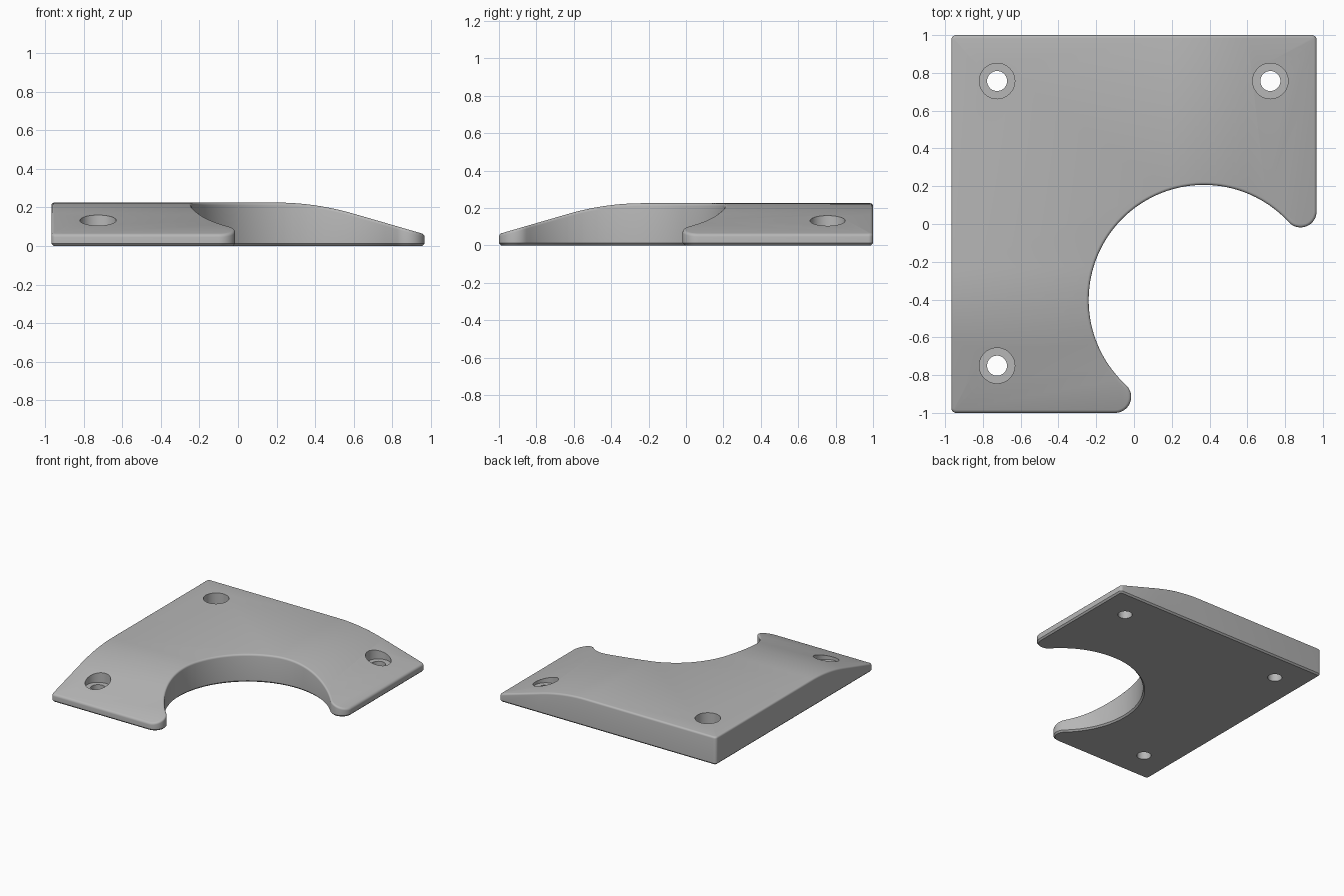
import bpy, bmesh, math
from mathutils import Vector

cube = bpy.data.objects.get("Cube")
if cube:
    bpy.data.objects.remove(cube, do_unlink=True)

HALF_X, HALF_Y, TOP = 0.967, 1.0, 0.225
CX, CY, R = 0.37, -0.403, 0.61       # round cutout
TIP, CORNER = 0.085, 0.025           # corner radii
EDGE = 0.015                         # rounding of the rims
RAMP0, RAMP_LEN, SLOPE = 0.2, 0.4, 0.29

grey = bpy.data.materials.new("light grey")
grey.use_nodes = True
colour = (0.47, 0.47, 0.47, 1)
grey.diffuse_color = colour
grey.node_tree.nodes["Principled BSDF"].inputs["Base Color"].default_value = colour


def drop(u):
    """Lowering of the top: flat, then a curve, then a straight ramp."""
    t = max(0, u - RAMP0)
    if t < RAMP_LEN:
        return SLOPE * t * t / (2 * RAMP_LEN)
    return SLOPE * (t - RAMP_LEN / 2)


def arc(cx, cy, r, a0, a1, n):
    return [(cx + r * math.cos(a0 + (a1 - a0) * i / n),
             cy + r * math.sin(a0 + (a1 - a0) * i / n)) for i in range(n + 1)]


def outline(d):
    """Plate outline moved inward by d, counterclockwise."""
    pi = math.pi
    kx, ky = HALF_X - CORNER, HALF_Y - CORNER
    reach = R + TIP
    ax = HALF_X - TIP                                   # tip at the left side
    ay = CY + math.sqrt(reach ** 2 - (ax - CX) ** 2)
    by = -HALF_Y + TIP                                  # tip at the front
    bx = CX - math.sqrt(reach ** 2 - (by - CY) ** 2)
    a = math.atan2(ay - CY, ax - CX)
    b = math.atan2(CY - by, CX - bx)
    pts = arc(-kx, -ky, CORNER - d, pi, 1.5 * pi, 5)
    pts += arc(bx, by, TIP - d, -0.5 * pi, b, 16)
    pts += arc(CX, CY, R + d, pi + b, a, 72)[1:-1]
    pts += arc(ax, ay, TIP - d, pi + a, 2 * pi, 16)
    pts += arc(kx, ky, CORNER - d, 0, 0.5 * pi, 5)
    pts += arc(-kx, ky, CORNER - d, 0.5 * pi, pi, 5)
    return pts


def make_object(name, bm):
    bmesh.ops.recalc_face_normals(bm, faces=bm.faces[:])
    mesh = bpy.data.meshes.new(name)
    bm.to_mesh(mesh)
    bm.free()
    mesh.materials.append(grey)
    ob = bpy.data.objects.new(name, mesh)
    bpy.context.collection.objects.link(ob)
    return ob


def loft(rings):
    """Skin closed rings of points and cap both ends."""
    bm = bmesh.new()
    loops = [[bm.verts.new(p) for p in ring] for ring in rings]
    for lo, hi in zip(loops, loops[1:]):
        for i in range(len(lo)):
            j = (i + 1) % len(lo)
            bm.faces.new((lo[i], lo[j], hi[j], hi[i]))
    bm.faces.new(loops[0][::-1])
    bm.faces.new(loops[-1])
    return bm


# Plate with a chamfered bottom rim and a rounded top rim
levels = [(0.012, 0), (0, 0.012)]
for i in range(5):
    t = math.pi / 2 * i / 4
    levels.append((EDGE * (1 - math.cos(t)), TOP - EDGE * (1 - math.sin(t))))
bm = loft([[(x, y, z) for x, y in outline(d)] for d, z in levels])

# Cut strips across the plate, then bend the top down toward both ends
SHIFT = HALF_Y - HALF_X
for i in range(11):
    u = RAMP0 + RAMP_LEN * i / 10
    for co, no in (((u, 0, 0), (1, 0, 0)), ((0, -u - SHIFT, 0), (0, 1, 0))):
        bmesh.ops.bisect_plane(bm, geom=bm.verts[:] + bm.edges[:] + bm.faces[:],
                               plane_co=Vector(co), plane_no=Vector(no), dist=1e-5)
for v in bm.verts:
    if v.co.z > TOP / 2:
        v.co.z -= max(drop(v.co.x), drop(-v.co.y - SHIFT))
plate = make_object("mounting_plate", bm)

# Counterbored screw holes
for hx, hy in ((-0.725, 0.757), (0.722, 0.757), (-0.725, -0.75)):
    steps = ((0.053, -0.1), (0.053, 0.08), (0.094, 0.08), (0.094, 0.4))
    rings = [[(x, y, z) for x, y in arc(hx, hy, r, 0, 2 * math.pi, 40)[:-1]]
             for r, z in steps]
    cutter = make_object("screw_hole_cutter", loft(rings))
    cutter.hide_render = True
    mod = plate.modifiers.new("screw_hole", "BOOLEAN")
    mod.operation, mod.solver, mod.object = "DIFFERENCE", "EXACT", cutter
    bpy.context.view_layer.objects.active = plate
    bpy.ops.object.modifier_apply(modifier=mod.name)
    bpy.data.objects.remove(cutter, do_unlink=True)

for ob in bpy.context.selected_objects:
    ob.select_set(False)
plate.select_set(True)
bpy.context.view_layer.objects.active = plate
bpy.ops.object.shade_smooth_by_angle(angle=math.radians(30))
